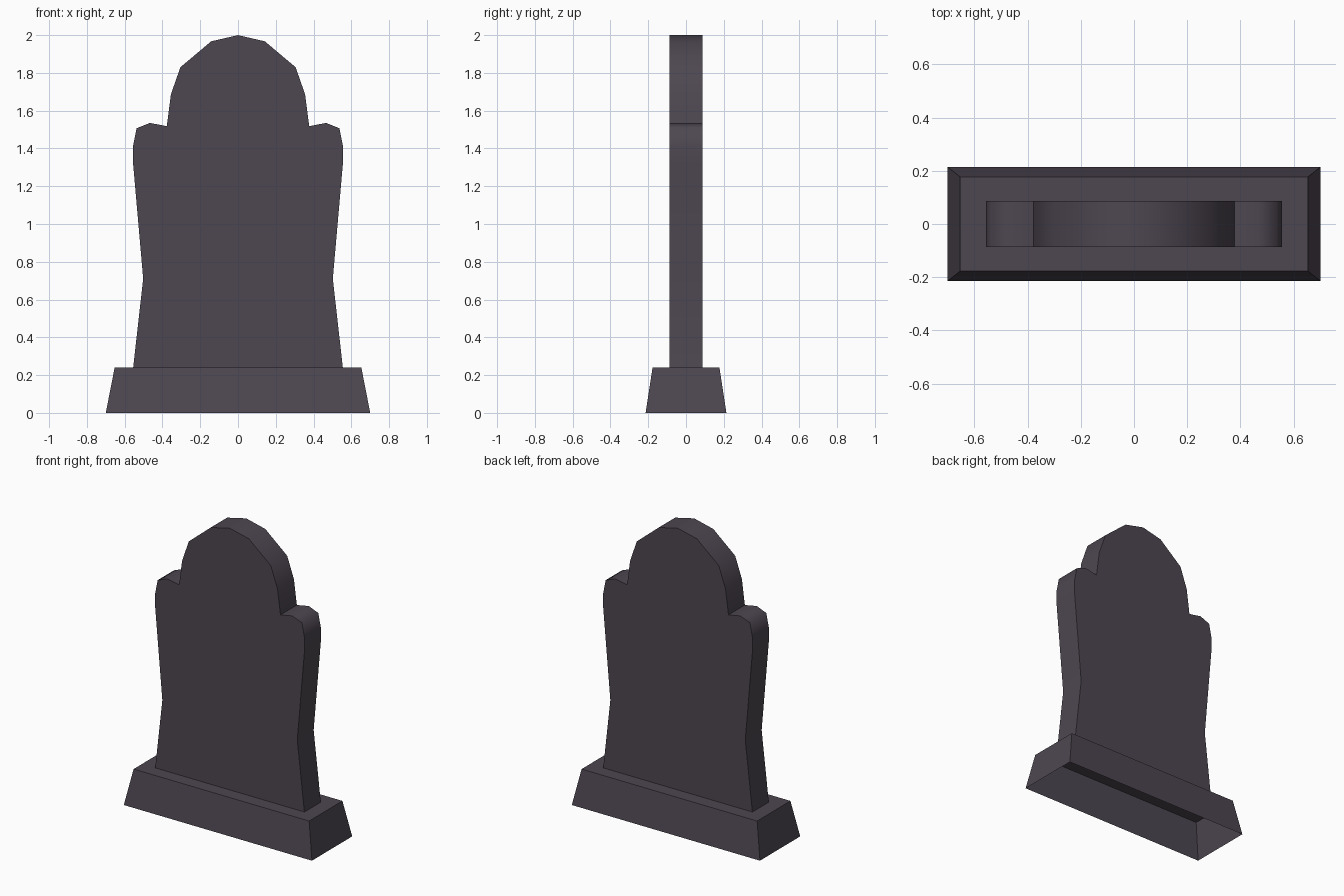
import bpy, bmesh, math

if "Cube" in bpy.data.objects:
    bpy.data.objects.remove(bpy.data.objects["Cube"])

stone_mat = bpy.data.materials.new("dark_grey_stone")
stone_mat.diffuse_color = (0.075, 0.062, 0.082, 1)
stone_mat.use_nodes = True
stone_mat.node_tree.nodes["Principled BSDF"].inputs["Base Color"].default_value = stone_mat.diffuse_color


def make_object(name, bm):
    bmesh.ops.recalc_face_normals(bm, faces=bm.faces)
    mesh = bpy.data.meshes.new(name)
    bm.to_mesh(mesh)
    bm.free()
    mesh.materials.append(stone_mat)
    obj = bpy.data.objects.new(name, mesh)
    bpy.context.collection.objects.link(obj)
    return obj


# Plinth: tapered box, open underneath
BASE_TOP = 0.24
bm = bmesh.new()
rings = [[bm.verts.new((sx * hx, sy * hy, z))
          for sx, sy in ((-1, -1), (1, -1), (1, 1), (-1, 1))]
         for hx, hy, z in ((0.70, 0.214, 0), (0.653, 0.177, BASE_TOP))]
low, high = rings
for i in range(4):
    j = (i + 1) % 4
    bm.faces.new((low[i], low[j], high[j], high[i]))
bm.faces.new(high)
make_object("plinth", bm)

# Headstone: mirrored half outline, from the foot up to the crown
half = [(0.555, BASE_TOP), (0.502, 0.71), (0.555, 1.316), (0.555, 1.416),
        (0.537, 1.507), (0.466, 1.535), (0.377, 1.518), (0.355, 1.687),
        (0.305, 1.83), (0.142, 1.967), (0, 2.0)]
outline = half + [(-x, z) for x, z in reversed(half[:-1])]
bm = bmesh.new()
front = [bm.verts.new((x, -0.087, z)) for x, z in outline]
back = [bm.verts.new((x, 0.087, z)) for x, z in outline]
bm.faces.new(front)
bm.faces.new(back[::-1])
for i in range(len(outline)):
    j = (i + 1) % len(outline)
    bm.faces.new((front[j], front[i], back[i], back[j]))
headstone = make_object("headstone", bm)

# Smooth the rim, keep the front, back and shoulder notches sharp
bpy.context.view_layer.objects.active = headstone
headstone.select_set(True)
bpy.ops.object.shade_smooth_by_angle(angle=math.radians(60))
